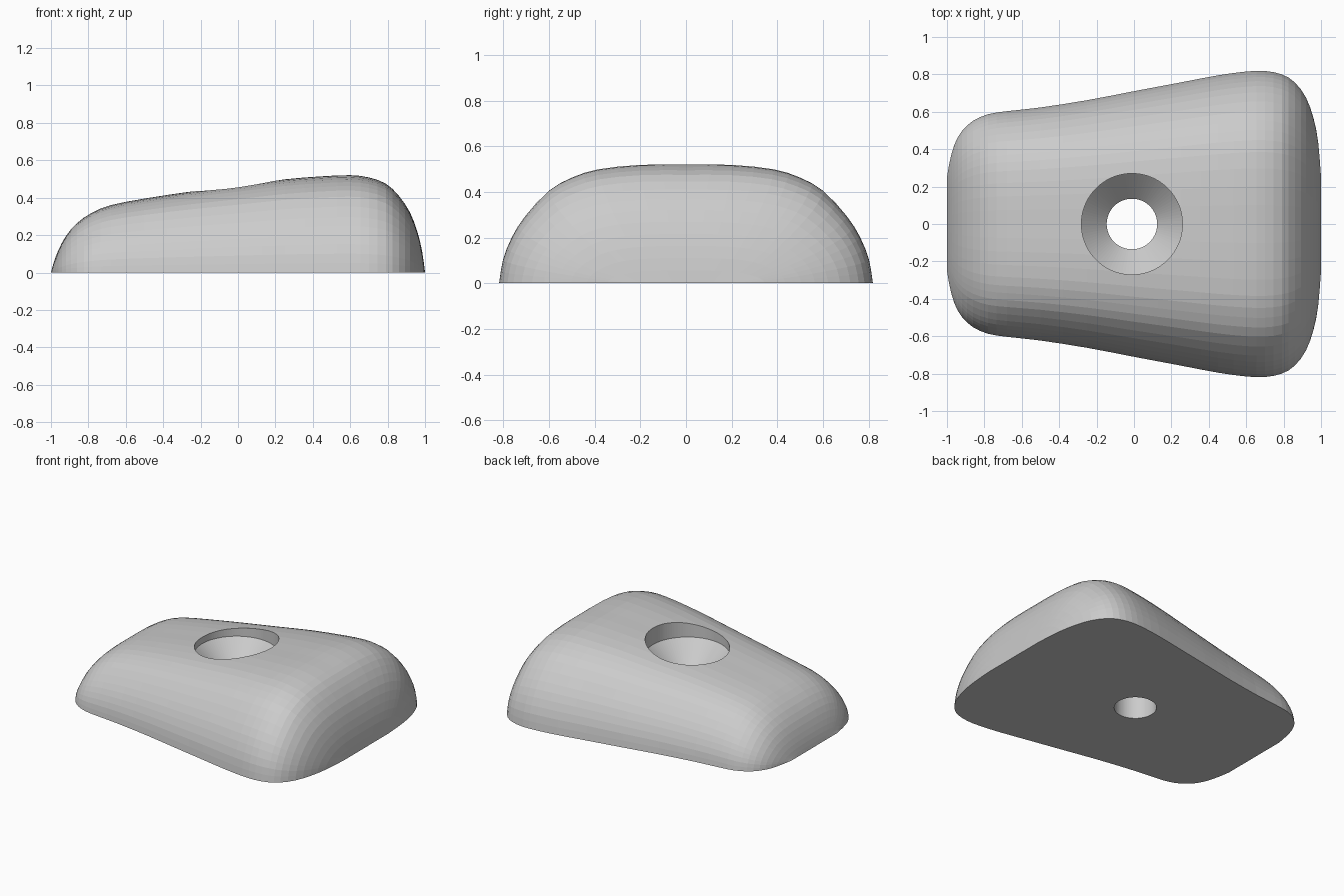
import bpy, bmesh, math
from mathutils import Vector

if "Cube" in bpy.data.objects:
    bpy.data.objects.remove(bpy.data.objects["Cube"])


def resample(pts, n):
    """Catmull-Rom curve through pts, n samples per span."""
    p = [Vector(q) for q in pts]
    p = [p[0] * 2 - p[1]] + p + [p[-1] * 2 - p[-2]]
    out = []
    for i in range(1, len(p) - 2):
        a, b, c, d = p[i - 1:i + 3]
        for k in range(n):
            t = k / n
            out.append(0.5 * (2 * b + (c - a) * t + (2 * a - 5 * b + 4 * c - d) * t * t
                              + (3 * b - a - 3 * c + d) * t ** 3))
    out.append(p[-2])
    return out


def make_object(name, bm):
    bmesh.ops.recalc_face_normals(bm, faces=bm.faces[:])
    mesh = bpy.data.meshes.new(name)
    bm.to_mesh(mesh)
    bm.free()
    ob = bpy.data.objects.new(name, mesh)
    bpy.context.collection.objects.link(ob)
    return ob


# Body: stations along x (x, half width, height)
stations = [
    (-1, .25, 0), (-.985, .335, .055), (-.96, .425, .12), (-.92, .497, .195),
    (-.86, .552, .265), (-.78, .587, .32), (-.68, .603, .36), (-.5, .623, .395),
    (-.25, .662, .433), (0, .71, .465), (.25, .757, .498), (.45, .795, .514),
    (.6, .815, .52), (.7, .818, .508), (.79, .80, .475), (.86, .757, .41),
    (.92, .675, .32), (.96, .565, .215), (.985, .435, .11), (1, .25, 0)]

# Normalised half cross-section, base edge to crown
half = [(1, 0), (.98, .194), (.9325, .388), (.86, .57), (.736, .78),
        (.613, .89), (.47, .96), (.245, .997), (0, 1)]
section = resample(half + [(-y, z) for y, z in half[-2::-1]], 2)

bm = bmesh.new()
rows = [[bm.verts.new((s[0], s[1] * y, max(0, s[2] * z))) for y, z in section]
        for s in resample(stations, 2)]
for r0, r1 in zip(rows, rows[1:]):
    for j in range(len(section) - 1):
        bm.faces.new((r0[j], r0[j + 1], r1[j + 1], r1[j]))

# Flat base
base = ([r[0] for r in rows] + rows[-1][1:-1]
        + [r[-1] for r in reversed(rows)] + rows[0][-2:0:-1])
bm.faces.new(base)
body = make_object("hold_body", bm)

# Countersunk bolt hole: bore, cone and head recess
bm = bmesh.new()
sides = 96
rings = []
for r, z in [(.135, -.2), (.135, .25), (.27, .383), (.27, .8)]:
    rings.append([bm.verts.new((-.011 + r * math.cos(2 * math.pi * i / sides),
                                r * math.sin(2 * math.pi * i / sides), z))
                  for i in range(sides)])
for a, b in zip(rings, rings[1:]):
    for i in range(sides):
        k = (i + 1) % sides
        bm.faces.new((a[i], a[k], b[k], b[i]))
bm.faces.new(rings[0])
bm.faces.new(rings[-1])
cutter = make_object("bolt_hole_cutter", bm)
cutter.hide_render = True

# Cut the hole
mod = body.modifiers.new("bolt_hole", 'BOOLEAN')
mod.operation = 'DIFFERENCE'
mod.solver = 'EXACT'
mod.object = cutter
bpy.context.view_layer.objects.active = body
body.select_set(True)
bpy.ops.object.modifier_apply(modifier=mod.name)
bpy.data.objects.remove(cutter)
